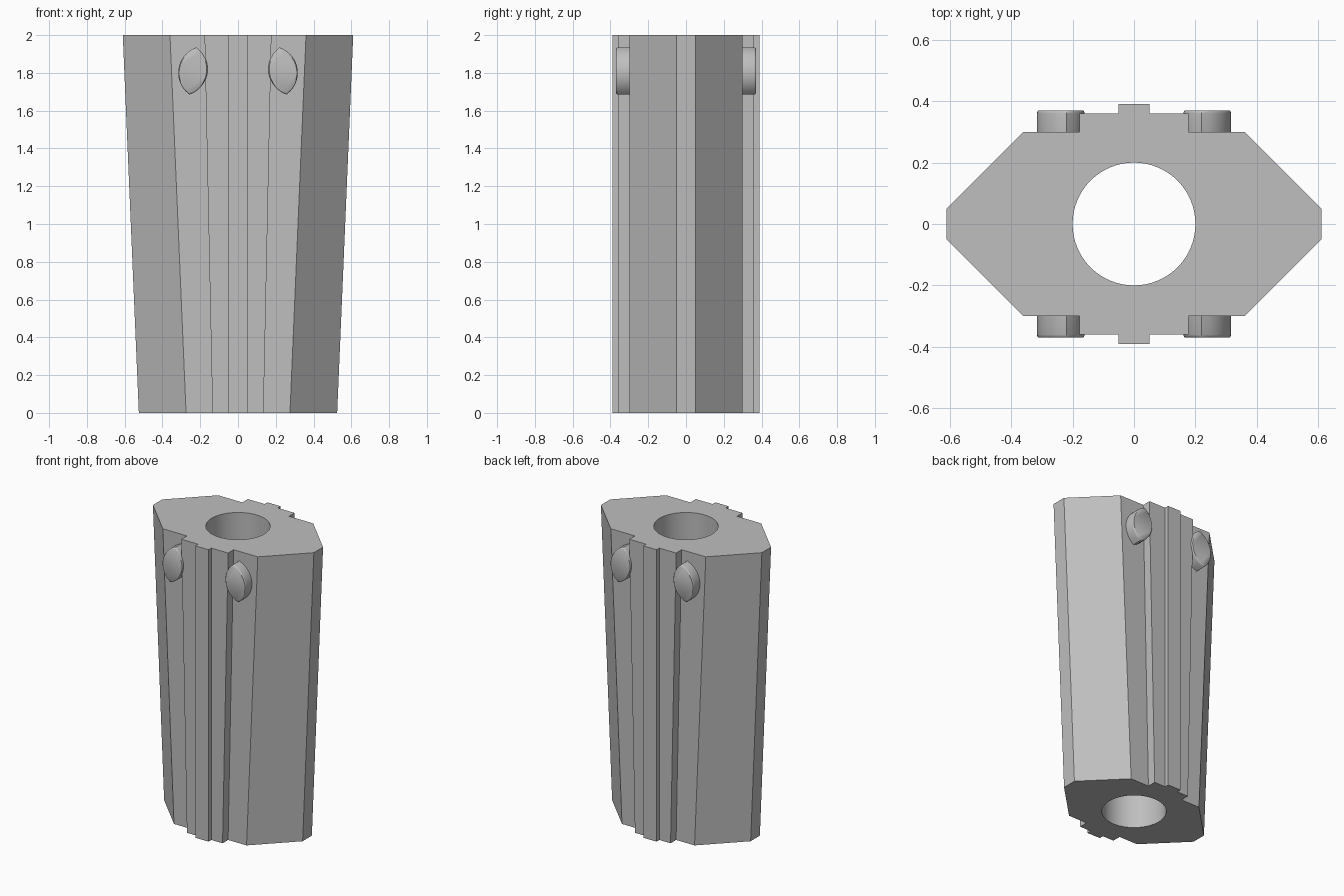
import bpy, bmesh, math
from mathutils import Vector

cube = bpy.data.objects.get("Cube")
if cube:
    bpy.data.objects.remove(cube, do_unlink=True)

HEIGHT = 2.0
BORE = 0.2
SEGMENTS = 64

grey = bpy.data.materials.new("plain_grey")
grey.use_nodes = True
colour = (0.52, 0.52, 0.52, 1)
grey.diffuse_color = colour
grey.node_tree.nodes["Principled BSDF"].inputs["Base Color"].default_value = colour


def finish(bm, name, angle):
    bmesh.ops.recalc_face_normals(bm, faces=bm.faces)
    mesh = bpy.data.meshes.new(name)
    bm.to_mesh(mesh)
    bm.free()
    mesh.materials.append(grey)
    obj = bpy.data.objects.new(name, mesh)
    bpy.context.collection.objects.link(obj)
    bpy.ops.object.select_all(action='DESELECT')
    obj.select_set(True)
    bpy.context.view_layer.objects.active = obj
    bpy.ops.object.shade_smooth_by_angle(angle=math.radians(angle))
    return obj


def outline(side, shoulder, step):
    """Stepped, chamfered cross-section, mirrored from one quarter."""
    quarter = [(side, 0.05), (shoulder, 0.30), (step, 0.30),
               (step, 0.36), (0.05, 0.36), (0.05, 0.39)]
    half = quarter + [(-x, y) for x, y in reversed(quarter)]
    return half + [(-x, -y) for x, y in half]


def ring(bm, points, z):
    verts = [bm.verts.new((x, y, z)) for x, y in points]
    edges = [bm.edges.new((v, verts[i - 1])) for i, v in enumerate(verts)]
    return verts, edges


# Tapered body with a straight round bore
bm = bmesh.new()
turn = [2 * math.pi * i / SEGMENTS for i in range(SEGMENTS)]
circle = [(BORE * math.cos(a), BORE * math.sin(a)) for a in turn]
sections = [(outline(0.525, 0.275, 0.135), 0), (outline(0.61, 0.36, 0.177), HEIGHT)]
outer = [ring(bm, pts, z) for pts, z in sections]
inner = [ring(bm, circle, z) for pts, z in sections]
for (low, _), (high, _) in (outer, inner):
    for i in range(len(low)):
        bm.faces.new((low[i - 1], low[i], high[i], high[i - 1]))
for k in range(2):
    bmesh.ops.triangle_fill(bm, edges=outer[k][1] + inner[k][1], use_beauty=True)
finish(bm, "tapered_body", 20)


# Pointed oval studs near the top, slightly tilted
def lens(top, bottom, bulge, steps=16):
    top, bottom = Vector(top), Vector(bottom)
    axis = bottom - top
    across = Vector((-axis.y, axis.x)).normalized()
    half = axis.length / 2
    radius = (half * half + bulge * bulge) / (2 * bulge)
    points = []
    for sign, start, run in ((1, top, axis), (-1, bottom, -axis)):
        for i in range(steps):
            t = i / steps
            along = (2 * t - 1) * half
            rise = math.sqrt(radius ** 2 - along ** 2) - (radius - bulge)
            points.append(start + run * t + across * sign * rise)
    return points


def stud(name, sx, sy):
    bm = bmesh.new()
    shape = lens((0.22, 1.935), (0.257, 1.685), 0.077)
    centre = sum(shape, Vector((0, 0))) / len(shape)
    # depth and scale of each layer, with a small rounded rim
    layers = [(0.29, 1), (0.36, 1), (0.367, 0.98), (0.37, 0.94)]
    rows = []
    for depth, scale in layers:
        pts = [centre + (p - centre) * scale for p in shape]
        rows.append([bm.verts.new((p.x * sx, depth * sy, p.y)) for p in pts])
    for low, high in zip(rows, rows[1:]):
        for i in range(len(low)):
            bm.faces.new((low[i - 1], low[i], high[i], high[i - 1]))
    bm.faces.new(rows[0])
    bm.faces.new(rows[-1])
    finish(bm, name, 40)


for sy, end in ((-1, "front"), (1, "back")):
    for sx, side in ((1, "left"), (-1, "right")):
        stud(f"{end}_{side}_stud", sx, sy)
